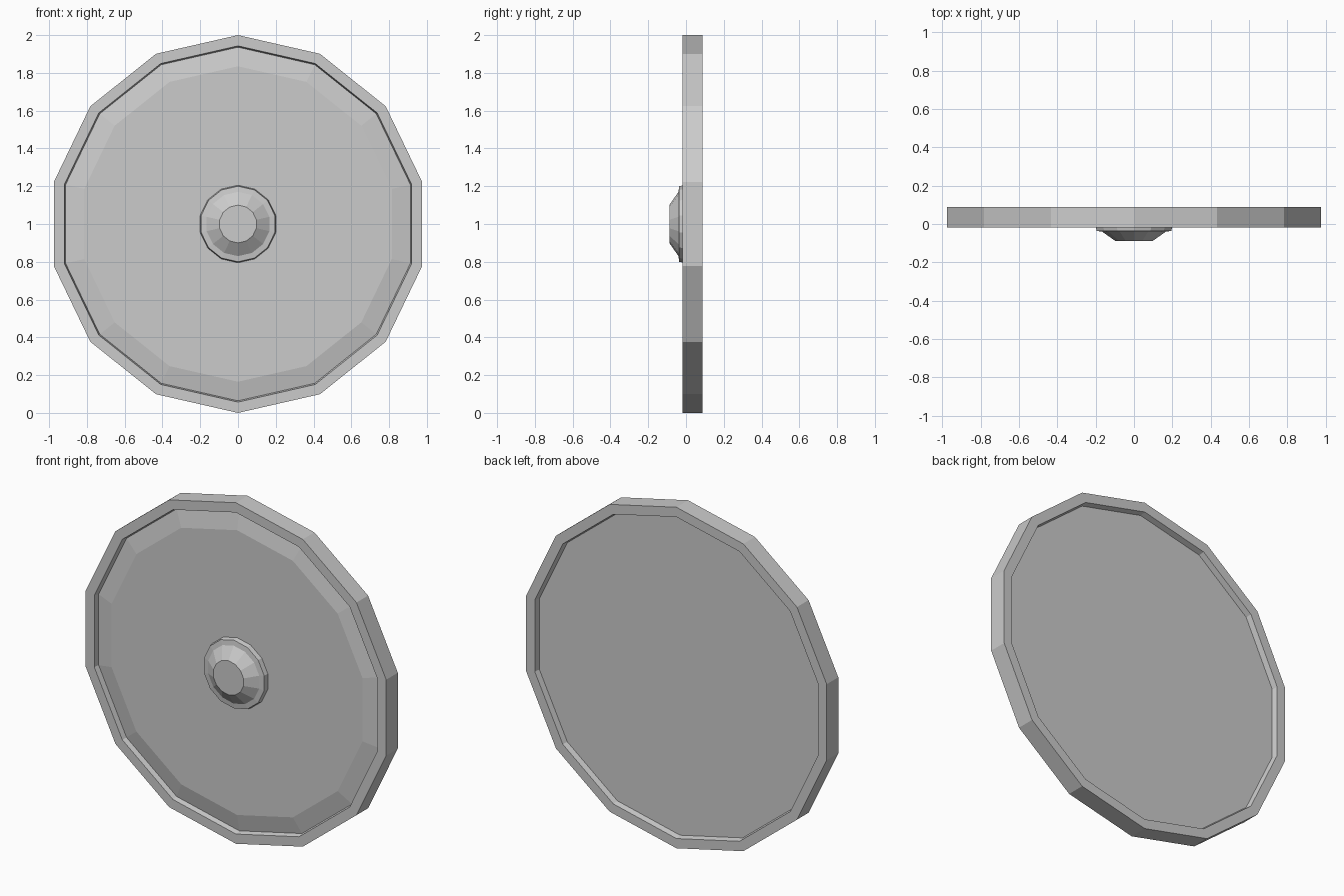
import bpy
import bmesh
from math import sin, cos, tau

SIDES = 14

cube = bpy.data.objects.get("Cube")
if cube:
    bpy.data.objects.remove(cube)

# Single flat grey
grey = bpy.data.materials.new("plain grey")
grey.use_nodes = True
colour = (0.6, 0.6, 0.6, 1)
grey.diffuse_color = colour
grey.node_tree.nodes["Principled BSDF"].inputs["Base Color"].default_value = colour


def lathe(name, profile, ring=False):
    """Turn (radius, y) points around the y axis; ring closes the profile, otherwise the ends are capped."""
    bm = bmesh.new()
    loops = [[bm.verts.new((r * sin(tau * i / SIDES), y, 1 + r * cos(tau * i / SIDES)))
              for i in range(SIDES)] for r, y in profile]
    pairs = list(zip(loops, loops[1:]))
    if ring:
        pairs.append((loops[-1], loops[0]))
    else:
        bm.faces.new(loops[0])
        bm.faces.new(loops[-1])
    for a, b in pairs:
        for i in range(SIDES):
            j = (i + 1) % SIDES
            bm.faces.new((a[i], a[j], b[j], b[i]))
    bmesh.ops.recalc_face_normals(bm, faces=bm.faces)
    mesh = bpy.data.meshes.new(name)
    bm.to_mesh(mesh)
    bm.free()
    mesh.materials.append(grey)
    obj = bpy.data.objects.new(name, mesh)
    bpy.context.collection.objects.link(obj)
    return obj


# Outer band with slightly tapered inner walls
lathe("rim", [(1, -0.019), (1, 0.0885), (0.943, 0.0885), (0.936, 0.055),
              (0.936, 0.012), (0.943, -0.019)], ring=True)

# Recessed board with a bevelled front edge and a flat back
lathe("panel", [(0.835, -0.009), (0.936, 0.012), (0.936, 0.055)])

# Central boss: low collar and a flat-topped dome
lathe("boss", [(0.1, -0.0885), (0.17, -0.04), (0.2, -0.036), (0.207, 0.0)])
